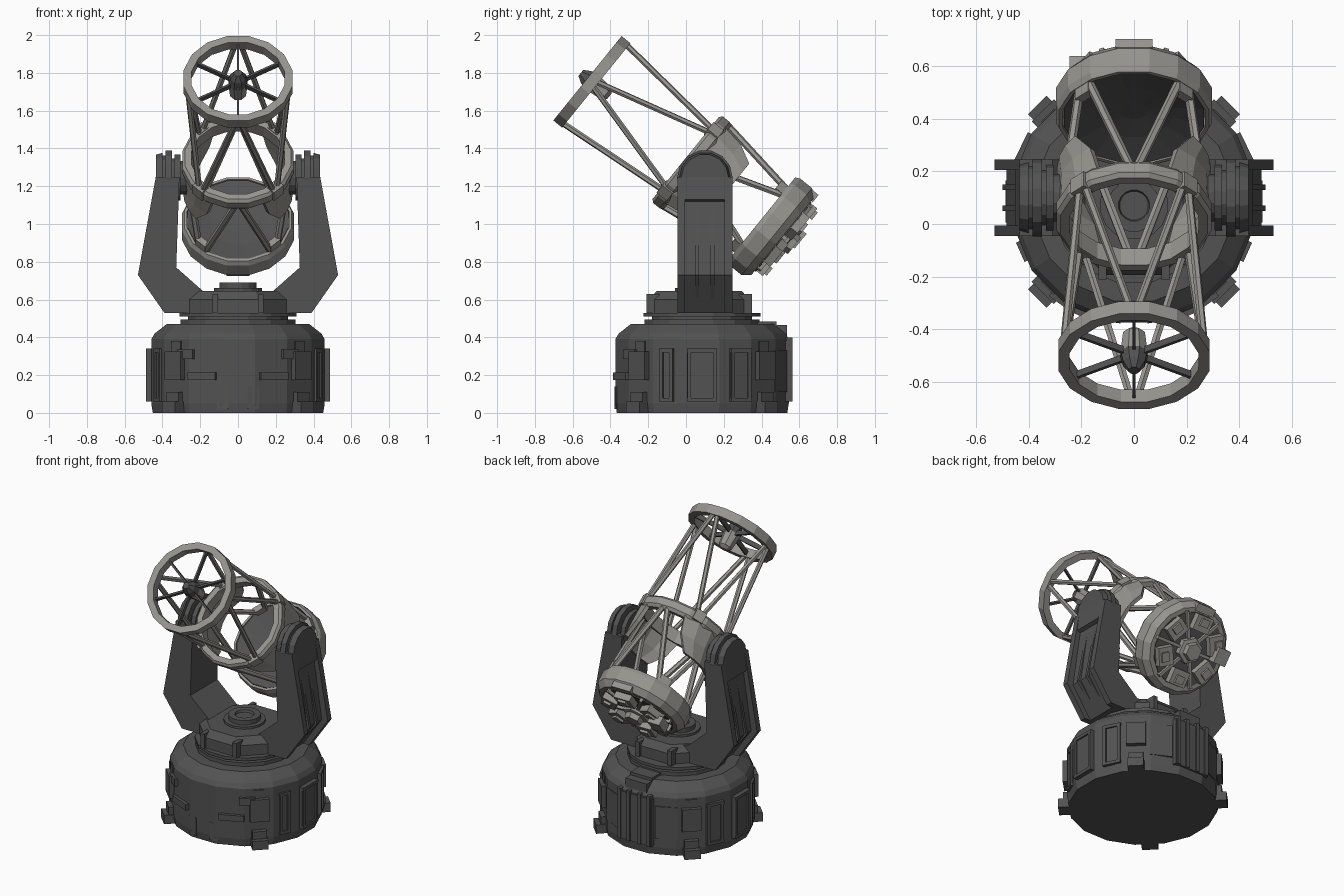
import bpy, bmesh, math
from mathutils import Matrix, Vector

if "Cube" in bpy.data.objects:
    bpy.data.objects.remove(bpy.data.objects["Cube"])

def material(name, col):
    m = bpy.data.materials.new(name)
    m.diffuse_color = (*col, 1)
    m.use_nodes = True
    m.node_tree.nodes["Principled BSDF"].inputs["Base Color"].default_value = m.diffuse_color
    return m

DARK = material("dark grey", (0.085, 0.085, 0.085))
LIGHT = material("warm light grey", (0.31, 0.30, 0.275))
I = Matrix.Identity(4)
CY = 0.085                                   # base centre along y
BASE = Matrix.Translation((0, CY, 0))
TUBE = Matrix.Translation((0, 0.1, 1.268)) @ Matrix.Rotation(math.radians(51), 4, 'X')

def finish(bm, name, mat, M=I):
    bmesh.ops.recalc_face_normals(bm, faces=bm.faces)
    me = bpy.data.meshes.new(name)
    bm.to_mesh(me)
    bm.free()
    ob = bpy.data.objects.new(name, me)
    me.materials.append(mat)
    ob.matrix_world = M
    bpy.context.collection.objects.link(ob)
    return ob

def box(bm, c, size, M=I):
    bmesh.ops.create_cube(bm, size=1, matrix=M @ Matrix.Translation(c) @ Matrix.Diagonal((*size, 1)))

def lathe(bm, prof, n, ring=False, M=I):
    rows = []
    for i in range(n):
        a = 2 * math.pi * (i + 0.5) / n
        rows.append([bm.verts.new(M @ Vector((r * math.cos(a), r * math.sin(a), z))) for r, z in prof])
    k = len(prof)
    for i in range(n):
        p, q = rows[i], rows[(i + 1) % n]
        for j in range(k if ring else k - 1):
            bm.faces.new((p[j], q[j], q[(j + 1) % k], p[(j + 1) % k]))
    if not ring:
        bm.faces.new([r[0] for r in rows])
        bm.faces.new([r[-1] for r in rows])

def rod(bm, a, b, r, n=6):
    a, b = Vector(a), Vector(b)
    M = Matrix.Translation(a) @ (b - a).to_track_quat('Z', 'Y').to_matrix().to_4x4()
    lathe(bm, [(r, 0), (r, (b - a).length)], n, M=M)

def prism(bm, pts, y0, y1):
    lo = [bm.verts.new((x, y0, z)) for x, z in pts]
    hi = [bm.verts.new((x, y1, z)) for x, z in pts]
    bm.faces.new(lo)
    bm.faces.new(hi)
    for i in range(len(pts)):
        j = (i + 1) % len(pts)
        bm.faces.new((lo[i], lo[j], hi[j], hi[i]))

def spin(deg):
    return Matrix.Rotation(math.radians(deg), 4, 'Z')

def polar(r, deg, s):
    a = math.radians(deg)
    return (r * math.cos(a), r * math.sin(a), s)

# Drum base with bevelled shoulder and bearing steps
bm = bmesh.new()
lathe(bm, [(.46, 0), (.468, .05), (.468, .39), (.45, .42), (.385, .47), (.31, .47), (.31, .495),
           (.27, .495), (.27, .51), (.315, .51), (.315, .53), (.2, .53)], 16)
finish(bm, "drum_base", DARK, BASE)

# Wedge feet and corner brackets on the four diagonals
bm = bmesh.new()
for d in (45, 135, 225, 315):
    M = spin(d)
    box(bm, (.465, 0, .03), (.11, .10, .06), M)
    box(bm, (.46, 0, .08), (.06, .09, .06), M)
    box(bm, (.46, 0, .25), (.06, .12, .15), M)
    box(bm, (.44, 0, .35), (.05, .07, .06), M)
finish(bm, "corner_feet_and_brackets", DARK, BASE)

# Front bracket bars
bm = bmesh.new()
for sx in (-1, 1):
    box(bm, (.455, 0, .195), (.05, .16, .04), spin(270 + sx * 24))
    box(bm, (.455, 0, .31), (.05, .10, .05), spin(270 + sx * 36))
    box(bm, (.45, 0, .08), (.03, .06, .12), spin(270 + sx * 10))
finish(bm, "front_bars", DARK, BASE)

# Side access doors with raised frames
bm = bmesh.new()
for d in (0, 180):
    for off, w, r in ((0, .16, .463), (26, .12, .453), (-24, .08, .448)):
        M = spin(d + (off if d == 0 else -off))
        box(bm, (r, 0, .20), (.03, w, .27), M)
        for s in (-1, 1):
            box(bm, (r + .005, s * (w / 2 - .012), .20), (.04, .02, .28), M)
            box(bm, (r + .005, 0, .20 + s * .13), (.04, w, .02), M)
finish(bm, "side_doors", DARK, BASE)

# Rear service cabinet with cable ribs and top plate
bm = bmesh.new()
box(bm, (0, .445, .22), (.26, .05, .32))
for x in (-.11, -.04, .04, .11):
    box(bm, (x, .455, .23), (.025, .05, .34))
box(bm, (0, .31, .475), (.16, .17, .02))
box(bm, (0, .42, .43), (.16, .06, .07))
for s in (-1, 1):
    box(bm, (.448, 0, .22), (.035, .14, .22), spin(90 + s * 26))
finish(bm, "rear_cabinet", DARK, BASE)

# Fork: recessed web between two full-outline flanges
def fork_outline(o):
    half = [(.39 - o, .53), (.53 - o, .73), (.435 - o * .6, 1.25), (.31, 1.25), (.327, .77), (.18, .64)]
    return half + [(-x, z) for x, z in reversed(half)]

bm = bmesh.new()
prism(bm, fork_outline(.045), -.03, .23)
prism(bm, fork_outline(0), -.045, -.005)
prism(bm, fork_outline(0), .205, .245)
finish(bm, "fork", DARK)

# Ribs and cover plates inside the fork recess
bm = bmesh.new()
for sx in (-1, 1):
    for y in (.06, .14):
        prism(bm, [(sx * .36, .56), (sx * .50, .73), (sx * .425, 1.12), (sx * .38, 1.12)], y - .01, y + .01)
    prism(bm, [(sx * .38, 1.10), (sx * .452, 1.13), (sx * .435, 1.25), (sx * .36, 1.25)], -.01, .21)
finish(bm, "fork_ribs", DARK)

# Fork foot plate with sloped top, gussets and central cap
bm = bmesh.new()
lathe(bm, [(.285, .53), (.285, .60), (.245, .645)], 8)
lathe(bm, [(.13, .64), (.13, .66), (.10, .66), (.10, .69), (.06, .69), (.055, .675)], 16)
for sx in (-1, 1):
    for y in (-.245, .245):
        box(bm, (sx * .12, y, .58), (.03, .07, .10))
finish(bm, "fork_foot", DARK, Matrix.Translation((0, .07, 0)))

# Altitude bearings: stacked discs at the top of each arm
bm = bmesh.new()
for sx in (-1, 1):
    M = Matrix.Translation((0, .1, 1.245)) @ Matrix.Rotation(sx * math.pi / 2, 4, 'Y')
    lathe(bm, [(.09, .27), (.09, .305), (.125, .305), (.125, .335), (.105, .335), (.105, .35),
               (.147, .35), (.147, .385), (.12, .385), (.12, .40), (.135, .40), (.125, .435), (.06, .435)], 14, M=M)
finish(bm, "altitude_bearings", DARK)

# Top ring and middle ring of the telescope
bm = bmesh.new()
lathe(bm, [(.293, .74), (.293, .80), (.25, .80), (.25, .74)], 16, True)
finish(bm, "top_ring", LIGHT, TUBE)
bm = bmesh.new()
lathe(bm, [(.285, .05), (.30, .07), (.30, .115), (.285, .13), (.25, .13), (.25, .05)], 16, True)
finish(bm, "middle_ring", LIGHT, TUBE)

# Side plates carrying the bearings
bm = bmesh.new()
for base in (0, 180):
    rows = []
    for s, half in ((.08, 62), (-.05, 55), (-.15, 40)):
        rows.append([bm.verts.new(polar(.292, base + half * (i / 3 - 1), s)) for i in range(7)])
    for p, q in zip(rows, rows[1:]):
        for i in range(6):
            bm.faces.new((p[i], p[i + 1], q[i + 1], q[i]))
bmesh.ops.recalc_face_normals(bm, faces=bm.faces)
bmesh.ops.solidify(bm, geom=bm.faces[:], thickness=.025)
finish(bm, "bearing_side_plates", LIGHT, TUBE)

# Front and rear trusses
bm = bmesh.new()
for d in (0, 90, 180, 270):
    for s in (-1, 1):
        rod(bm, polar(.268, d + s * 3, .755), polar(.278, d + s * 42, .11), .016)
        rod(bm, polar(.275, d + s * 3, .07), polar(.268, d + s * 40, -.40), .018)
for d in (45, 135, 225, 315):
    box(bm, (.28, 0, .10), (.05, .07, .07), spin(d))
    box(bm, (.265, 0, -.37), (.035, .07, .06), spin(d))
finish(bm, "trusses", LIGHT, TUBE)

# Secondary hub, dark nose and vanes
bm = bmesh.new()
lathe(bm, [(.02, .65), (.045, .67), (.055, .765), (.03, .765)], 8)
finish(bm, "secondary_hub", LIGHT, TUBE)
bm = bmesh.new()
lathe(bm, [(.055, .765), (.045, .81), (.022, .845)], 8)
finish(bm, "secondary_nose", DARK, TUBE)
bm = bmesh.new()
for k in range(6):
    box(bm, (.15, 0, .765), (.22, .012, .03), spin(30 + 60 * k))
finish(bm, "secondary_vanes", DARK, TUBE)

# Mirror cell shell and mirror
bm = bmesh.new()
lathe(bm, [(.275, -.44), (.275, -.385), (.29, -.385), (.302, -.41), (.302, -.49), (.27, -.53), (.10, -.53)], 16)
finish(bm, "mirror_cell", LIGHT, TUBE)
bm = bmesh.new()
lathe(bm, [(.272, -.445), (.272, -.39), (.15, -.415), (.05, -.425)], 16)
finish(bm, "mirror", DARK, TUBE)

# Rear cell equipment: hub, spokes and boxes
bm = bmesh.new()
lathe(bm, [(.09, -.52), (.085, -.57), (.06, -.575), (.055, -.61), (.03, -.61)], 6)
for k in range(6):
    M = spin(30 + 60 * k)
    box(bm, (.18, 0, -.55), (.10, .12, .06), M)
    box(bm, (.19, 0, -.58), (.05, .06, .03), M)
    box(bm, (.15, 0, -.54), (.20, .02, .03), spin(60 * k))
box(bm, (.0, .265, -.52), (.14, .05, .04))
box(bm, (-.2, .04, -.59), (.09, .10, .06))
finish(bm, "cell_equipment", LIGHT, TUBE)
bm = bmesh.new()
lathe(bm, [(.24, -.52), (.24, -.537), (.1, -.537)], 16)
finish(bm, "cell_back_plate", DARK, TUBE)
